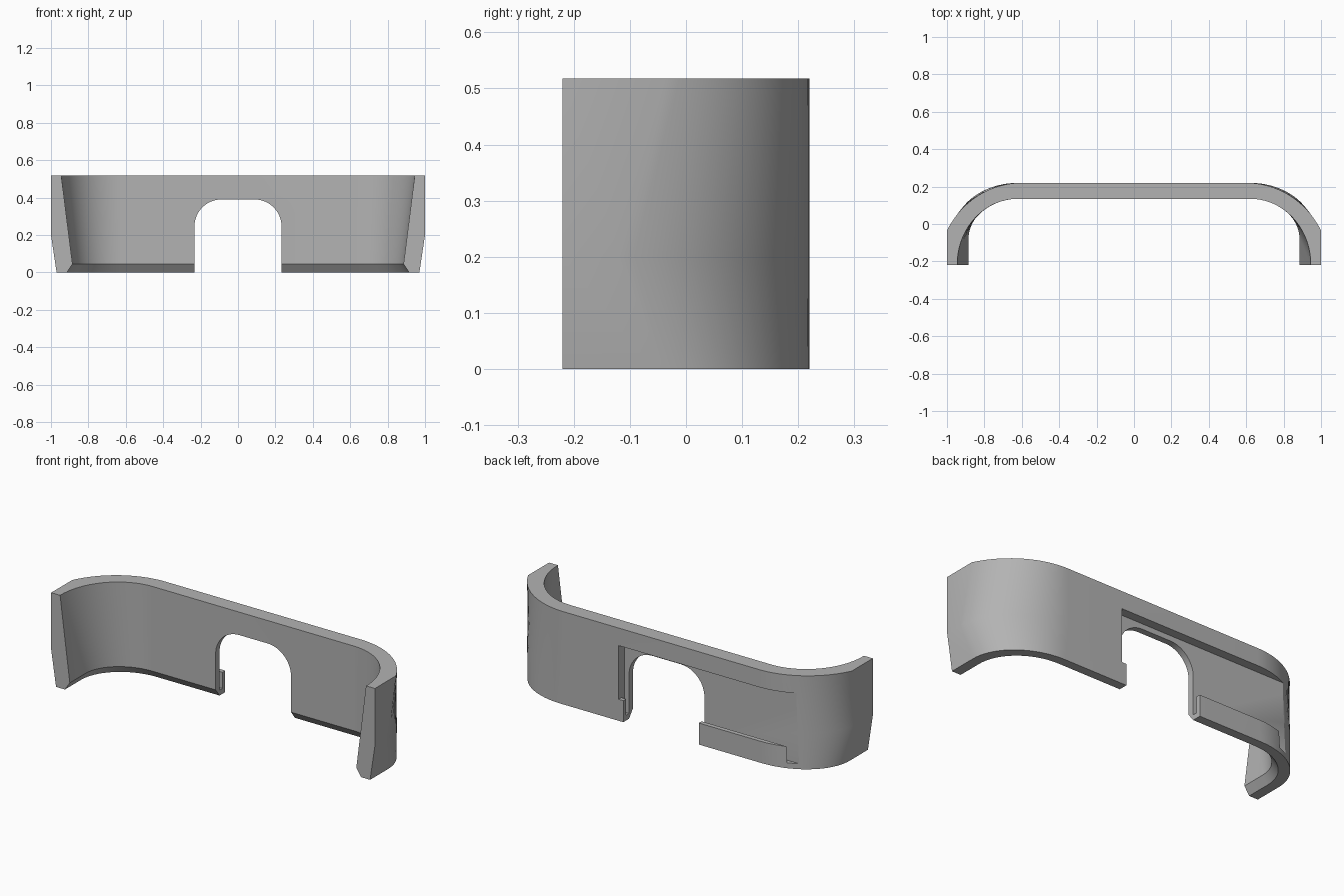
import bpy, bmesh, math

cube = bpy.data.objects.get("Cube")
if cube:
    bpy.data.objects.remove(cube, do_unlink=True)

FRONT = -0.22
STEPS = 20

grey = bpy.data.materials.new("plain_grey")
grey.use_nodes = True
tone = (0.45, 0.45, 0.45, 1)
grey.diffuse_color = tone
grey.node_tree.nodes["Principled BSDF"].inputs["Base Color"].default_value = tone


def make_object(name, bm):
    bmesh.ops.recalc_face_normals(bm, faces=bm.faces[:])
    mesh = bpy.data.meshes.new(name)
    bm.to_mesh(mesh)
    bm.free()
    obj = bpy.data.objects.new(name, mesh)
    bpy.context.collection.objects.link(obj)
    mesh.materials.append(grey)
    return obj


def rail(z, cx, cy, a, b, end_angle=0):
    """Half outline: rounded corner, then straight to the front end."""
    pts = []
    for i in range(STEPS + 1):
        t = math.radians(90 + (end_angle - 90) * i / STEPS)
        pts.append((cx + a * math.cos(t), cy + b * math.sin(t), z))
    pts.append((pts[-1][0], FRONT, z))
    return [(-x, y, h) for x, y, h in reversed(pts)] + pts


def prism(name, outline, place, start, end):
    """Extrude a closed outline between two depths."""
    bm = bmesh.new()
    rings = [[bm.verts.new(place(u, v, d)) for u, v in outline] for d in (start, end)]
    bm.faces.new(rings[0])
    bm.faces.new(rings[1])
    n = len(outline)
    for i in range(n):
        j = (i + 1) % n
        bm.faces.new((rings[0][i], rings[0][j], rings[1][j], rings[1][i]))
    obj = make_object(name, bm)
    obj.hide_render = True
    return obj


# Curved shell, lofted through rails running round its cross-section
rails = [
    rail(0.0, 0.62, -0.06, 0.35, 0.28),
    rail(0.2, 0.60, -0.12, 0.40, 0.34),
    rail(0.518, 0.60, -0.25, 0.45, 0.47, 27.3),
    rail(0.518, 0.62, -0.215, 0.325, 0.35),
    rail(0.045, 0.62, -0.08, 0.265, 0.215),
    rail(0.0, 0.62, -0.08, 0.295, 0.25),
]
bm = bmesh.new()
grid = [[bm.verts.new(p) for p in r] for r in rails]
for i, row in enumerate(grid):
    nxt = grid[(i + 1) % len(grid)]
    for k in range(len(row) - 1):
        bm.faces.new((row[k], row[k + 1], nxt[k + 1], nxt[k]))
for k in (0, -1):
    bm.faces.new([row[k] for row in grid])
shell = make_object("curved_shell", bm)

# Arched notch through the middle
arch = [(-0.233, -0.1), (0.233, -0.1)]
for side, first in ((1, 0), (-1, 90)):
    for i in range(13):
        t = math.radians(first + 90 * i / 12)
        arch.append((side * 0.088 + 0.145 * math.cos(t), 0.245 + 0.145 * math.sin(t)))
notch = prism("notch_cutter", arch, lambda u, v, d: (u, d, v), -0.5, 0.5)

# Flat rear pocket with a slot behind the lower lip
pocket_outline = [(0.17, 0.03), (0.195, 0.03), (0.195, 0.12),
                  (0.3, 0.12), (0.3, 0.42), (0.17, 0.42)]
pocket = prism("pocket_cutter", pocket_outline, lambda u, v, d: (d, u, v), -0.95, 0.262)

bpy.ops.object.select_all(action="DESELECT")
shell.select_set(True)
bpy.context.view_layer.objects.active = shell
for cutter in (notch, pocket):
    mod = shell.modifiers.new(cutter.name, "BOOLEAN")
    mod.operation = "DIFFERENCE"
    mod.solver = "EXACT"
    mod.object = cutter
    bpy.ops.object.modifier_apply(modifier=mod.name)
    bpy.data.objects.remove(cutter, do_unlink=True)

bpy.ops.object.shade_smooth_by_angle(angle=math.radians(25))
